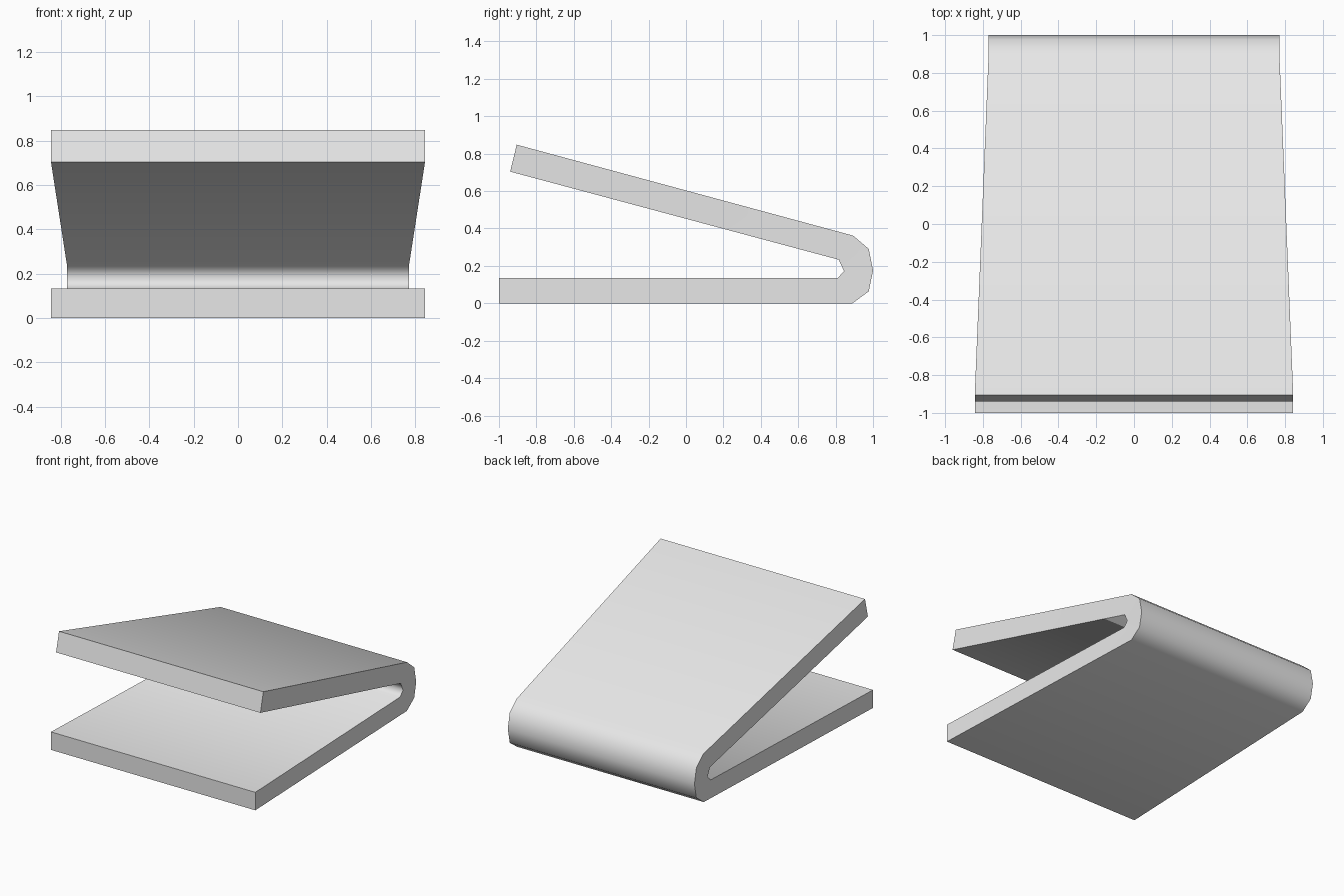
import bpy, bmesh, math

cube = bpy.data.objects.get("Cube")
if cube:
    bpy.data.objects.remove(cube, do_unlink=True)

# One plain grey material
grey = bpy.data.materials.new("light_grey")
grey.use_nodes = True
colour = (0.8, 0.8, 0.8, 1.0)
grey.diffuse_color = colour
grey.node_tree.nodes["Principled BSDF"].inputs["Base Color"].default_value = colour

# Side profile (y, z): outer skin from lower lip round the bend to upper lip, then inner skin back
outer = [(-1.0, 0.0), (0.89, 0.0), (0.977, 0.064), (1.0, 0.175),
         (0.977, 0.291), (0.893, 0.362), (-0.905, 0.848)]
inner = [(-0.94, 0.704), (0.817, 0.233), (0.845, 0.172), (0.81, 0.134), (-1.0, 0.134)]
profile = outer + inner
LIP, BEND = 0.843, 0.77          # half widths at the free ends and at the bend

# Side wall pieces between outer and inner skins, as profile indices
wall = [(0, 1, 10, 11), (1, 2, 10), (2, 9, 10), (2, 3, 9), (3, 4, 9),
        (4, 8, 9), (4, 5, 8), (5, 6, 7, 8)]

# Folded plate: profile swept across x, narrowing towards the bend
bm = bmesh.new()
sides = []
for s in (-1, 1):
    sides.append([bm.verts.new((s * (LIP if y < 0 else BEND), y, z)) for y, z in profile])
left, right = sides
n = len(profile)
for i in range(n):
    j = (i + 1) % n
    bm.faces.new((left[i], left[j], right[j], right[i]))
for ring in sides:
    for piece in wall:
        bm.faces.new([ring[i] for i in piece])
bmesh.ops.recalc_face_normals(bm, faces=bm.faces[:])

mesh = bpy.data.meshes.new("folded_plate")
bm.to_mesh(mesh)
bm.free()
mesh.materials.append(grey)
plate = bpy.data.objects.new("folded_plate", mesh)
bpy.context.collection.objects.link(plate)

# Smooth bend, crisp side and lip edges
bpy.ops.object.select_all(action='DESELECT')
plate.select_set(True)
bpy.context.view_layer.objects.active = plate
bpy.ops.object.shade_smooth_by_angle(angle=math.radians(80))
